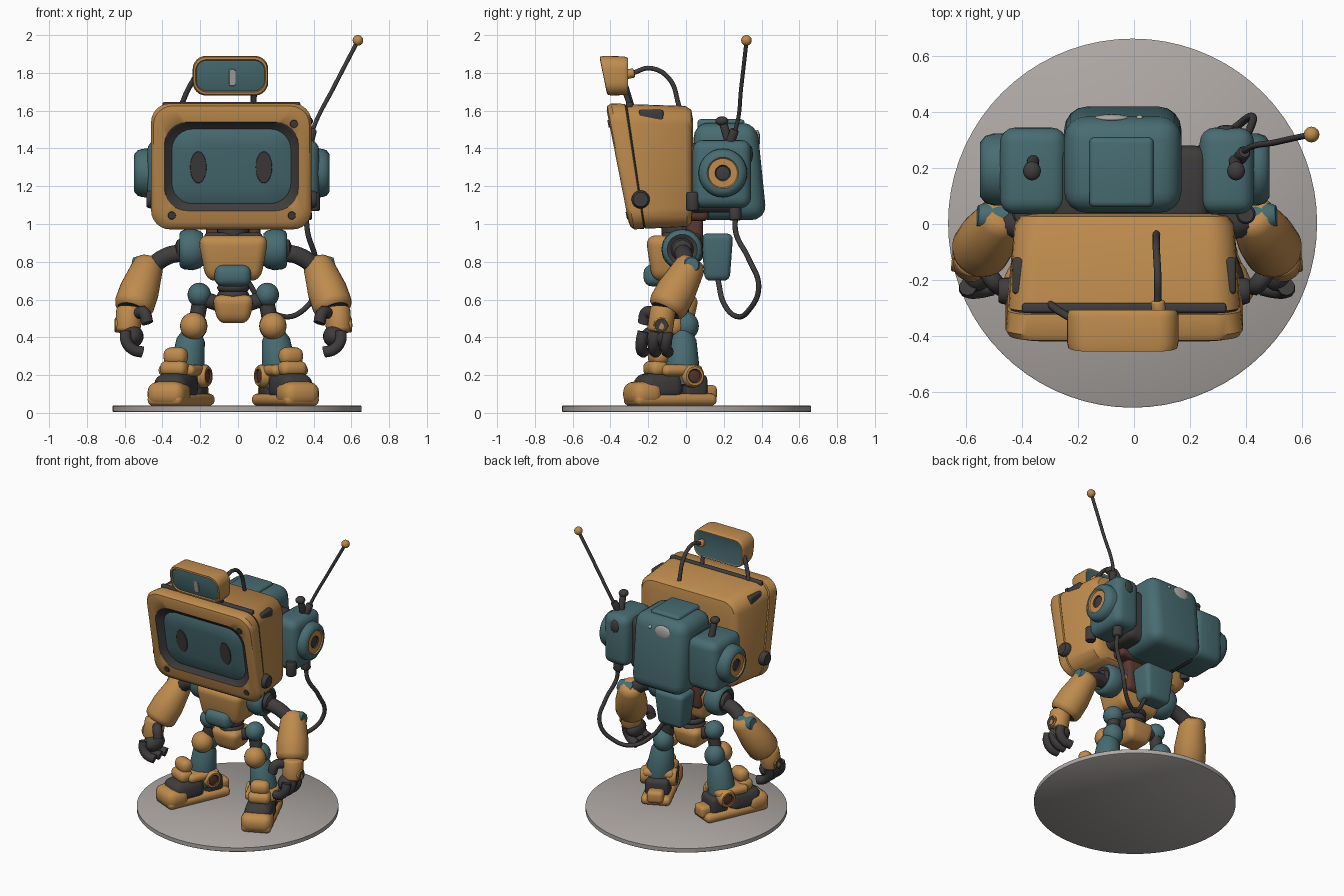
import bpy, bmesh, math
from mathutils import Vector, Matrix

cube = bpy.data.objects.get("Cube")
if cube:
    bpy.data.objects.remove(cube)

MATS = {}
for name, rgb in {"orange": (.52, .26, .075), "teal": (.064, .15, .167), "charcoal": (.05, .045, .045),
                  "stone": (.42, .39, .37), "rust": (.1, .04, .027)}.items():
    m = bpy.data.materials.new(name)
    m.use_nodes = True
    m.diffuse_color = (*rgb, 1)
    m.node_tree.nodes["Principled BSDF"].inputs["Base Color"].default_value = (*rgb, 1)
    MATS[name] = m
CX = -.025  # centre line of the body


def finish(name, bm, mats, angle=40):
    bmesh.ops.remove_doubles(bm, verts=bm.verts[:], dist=1e-5)
    bmesh.ops.recalc_face_normals(bm, faces=bm.faces[:])
    me = bpy.data.meshes.new(name)
    bm.to_mesh(me)
    bm.free()
    for m in mats:
        me.materials.append(MATS[m])
    me.polygons.foreach_set("use_smooth", [True] * len(me.polygons))
    me.set_sharp_from_angle(angle=math.radians(angle))
    ob = bpy.data.objects.new(name, me)
    bpy.context.collection.objects.link(ob)


def skin(name, rings, colours):
    """Join equal rings of points; one colour per ring, the last also on the end cap."""
    bm = bmesh.new()
    mats = sorted(set(colours))
    vs = [[bm.verts.new(p) for p in r] for r in rings]
    n = len(vs[0])
    for i in range(len(vs) - 1):
        for j in range(n):
            k = (j + 1) % n
            f = bm.faces.new((vs[i][j], vs[i][k], vs[i + 1][k], vs[i + 1][j]))
            f.material_index = mats.index(colours[i + 1])
    for ring, c in ((vs[0], colours[0]), (vs[-1], colours[-1])):
        bm.faces.new(ring).material_index = mats.index(c)
    finish(name, bm, mats)


def lathe(name, colour, p0, p1, profile, n=28):
    """Turn (t, radius[, colour]) steps around the line p0-p1."""
    p0, p1 = Vector(p0), Vector(p1)
    q = (p1 - p0).to_track_quat('Z', 'Y')
    rings, cols = [], []
    for t, r, *c in profile:
        colour = c[0] if c else colour
        cols.append(colour)
        rings.append([p0.lerp(p1, t) + q @ Vector((r * math.cos(a), r * math.sin(a), 0))
                      for a in (math.tau * i / n for i in range(n))])
    skin(name, rings, cols)


def drum(name, colour, p0, p1, r, e=.12):
    lathe(name, colour, p0, p1, [(0, r * .8), (e * .35, r * .93), (e, r), (1 - e, r),
                                 (1 - e * .35, r * .93), (1, r * .8)])


def loft(name, colour, x, z, steps, shape):
    """Rounded rectangles (y, width, height, radius[, colour]) stacked along y."""
    rings, cols = [], []
    for y, w, h, r, *c in steps:
        colour = c[0] if c else colour
        cols.append(colour)
        ring = []
        for i in range(28):
            a = math.tau * (i % 7 / 6 + i // 7) / 4
            sx, sz = ((1, 1), (-1, 1), (-1, -1), (1, -1))[i // 7]
            ring.append(shape(Vector((x + sx * (w / 2 - r) + r * math.cos(a), y,
                                      z + sz * (h / 2 - r) + r * math.sin(a)))))
        rings.append(ring)
    skin(name, rings, cols)


def block(name, colour, lo, hi, bevel=.03, shape=None, turn=None):
    lo, hi = Vector(lo), Vector(hi)
    bm = bmesh.new()
    bmesh.ops.create_cube(bm, size=1)
    for v in bm.verts:
        v.co = v.co * (hi - lo)
    bmesh.ops.bevel(bm, geom=bm.edges[:], offset=bevel, segments=4, profile=.5, affect='EDGES')
    for v in bm.verts:
        if shape:
            v.co = shape(v.co)
        if turn:
            v.co = turn @ v.co
        v.co += (lo + hi) / 2
    finish(name, bm, [colour], 50)


def ball(name, colour, loc, radii):
    bm = bmesh.new()
    bmesh.ops.create_uvsphere(bm, u_segments=24, v_segments=14, radius=1)
    for v in bm.verts:
        v.co = v.co * Vector(radii) + Vector(loc)
    finish(name, bm, [colour], 180)


def tube(name, colour, points, r):
    cu = bpy.data.curves.new(name, 'CURVE')
    cu.dimensions, cu.bevel_depth, cu.bevel_resolution = '3D', r, 3
    cu.resolution_u, cu.use_fill_caps = 8, True
    sp = cu.splines.new('BEZIER')
    sp.bezier_points.add(len(points) - 1)
    for b, p in zip(sp.bezier_points, points):
        b.co, b.handle_left_type, b.handle_right_type = p, 'AUTO', 'AUTO'
    cu.materials.append(MATS[colour])
    bpy.context.collection.objects.link(bpy.data.objects.new(name, cu))


def lean(z0, back, slope):
    """Lean the front of a shell forward towards its top, leaving the back upright."""
    return lambda v: Vector((v.x, v.y + slope * (v.z - z0) * (back - v.y), v.z))


def taper(bottom, height):
    """Narrow a block towards its underside."""
    return lambda v: Vector((*(v.xy * (bottom + (1 - bottom) * (v.z / height + .5))), v.z))


# Display base
lathe("base_disc", "stone", (-.005, .003, .004), (-.005, .003, .039), [(0, .655), (.1, .66), (.9, .66), (1, .655)], 72)

# Head shell with its recessed screen
HX, HZ = -.035, 1.305
head = lean(1.305, .03, -.5)
loft("head_shell", "orange", HX, HZ, [
    (.036, .66, .5, .08), (.028, .74, .6, .09), (0, .785, .64, .1), (-.264, .828, .66, .1),
    (-.267, .815, .648, .1, "charcoal"), (-.271, .815, .648, .1), (-.274, .835, .662, .1, "orange"),
    (-.335, .85, .667, .1), (-.355, .825, .64, .1), (-.362, .78, .59, .1), (-.362, .71, .47, .12),
    (-.35, .69, .45, .12, "charcoal"), (-.33, .63, .395, .11), (-.333, .615, .385, .1, "teal"),
    (-.34, .4, .22, .08)], head)
block("head_top_strip", "charcoal", (-.4, -.317, 1.61), (.33, -.283, 1.646), .01)
for side, x in (("right", -.21), ("left", .137)):
    loft(side + "_eye", "charcoal", x, 1.3, [(-.333, .09, .09, .045), (-.345, .084, .084, .042)],
         lambda v: head(Vector((v.x, v.y, 1.3 + (v.z - 1.3) * 1.95))))
for i, (x, z) in enumerate(((.296, 1.53), (-.35, 1.045), (.285, 1.045))):
    loft(f"face_screw_{i}", "charcoal", x, z, [(-.355, .045, .045, .022), (-.368, .038, .038, .018)], head)
for side, s in (("left", 1), ("right", -1)):
    block(side + "_head_vent", "charcoal", (HX + s * .37 - .03, -.25, 1.545), (HX + s * .37 + .03, -.12, 1.605), .012)
    drum(side + "_head_knob", "charcoal", (HX + s * .37, -.24, 1.13), (HX + s * .45, -.24, 1.13), .048, .3)

# Small screen above the head
top = lean(1.785, -.31, -1.6)
loft("top_screen", "orange", -.04, 1.785, [
    (-.31, .37, .175, .05, "teal"), (-.308, .382, .187, .055, "orange"), (-.315, .392, .198, .06),
    (-.33, .4, .205, .07), (-.415, .4, .21, .07), (-.436, .39, .2, .07), (-.438, .37, .172, .06),
    (-.428, .362, .162, .055), (-.43, .35, .15, .05, "teal")], top)
loft("top_screen_mark", "stone", -.03, 1.775, [(-.428, .036, .09, .012), (-.436, .032, .086, .012)], top)
drum("top_screen_plug", "orange", (.09, -.325, 1.79), (.085, -.275, 1.8), .025)
tube("top_screen_cable", "charcoal", [(.085, -.28, 1.8), (.085, -.19, 1.825), (.08, -.09, 1.77), (.08, -.035, 1.62)], .013)
tube("top_screen_post", "charcoal", [(-.22, -.34, 1.79), (-.27, -.31, 1.7), (-.31, -.28, 1.6)], .014)
tube("top_screen_prop", "charcoal", [(.09, -.33, 1.72), (.08, -.29, 1.61)], .014)

# Backpack: core, central tank and two side pods
block("pack_core", "charcoal", (-.3, 0, 1.06), (.27, .28, 1.43), .05)
block("pack_tank", "teal", (-.25, .04, 1.02), (.17, .402, 1.535), .08,
      lambda v: Vector((v.x, v.y - .1 * v.z * (v.y / .36 + .5), v.z)))
block("pack_lid", "teal", (-.16, .06, 1.48), (.07, .31, 1.555), .02)
ball("pack_mark", "stone", (-.08, .377, 1.45), (.065, .016, .048))
ball("pack_mark_dot", "stone", (.02, .377, 1.465), (.013, .013, .013))
for side, s, x0, x1, x2 in (("left", 1, .235, .43, .485), ("right", -1, .24, .48, .55)):
    a, b = sorted((s * x0, s * x1))
    block(side + "_pod", "teal", (a, .035, 1.085), (b, .345, 1.445), .055)
    lathe(side + "_pod_cap", "teal", (s * (x1 - .02), .195, 1.27), (s * x2, .195, 1.27), [
        (0, .13), (.5, .128), (.8, .12), (1, .098), (1, .083), (.9, .077, "orange"), (.9, .042),
        (.8, .036, "charcoal"), (.85, .01)])
    drum(side + "_pod_foot", "charcoal", (s * .4, .035, 1.07), (s * .4, .035, 1.17), .035)
    drum(side + "_pod_stick", "charcoal", (s * .36, .23, 1.42), (s * .365, .195, 1.54), .022)
    ball(side + "_stick_knob", "charcoal", (s * .365, .19, 1.545), (.032, .034, .025))
ball("pod_port", "charcoal", (.33, .34, 1.37), (.035, .014, .045))

# Aerial and hanging cable
tube("aerial", "charcoal", [(.38, .23, 1.43), (.4, .265, 1.51), (.51, .293, 1.73), (.632, .32, 1.965)], .011)
drum("aerial_socket", "charcoal", (.375, .23, 1.42), (.395, .258, 1.5), .024)
ball("aerial_tip", "orange", (.635, .32, 1.972), (.028, .028, .028))
drum("cable_socket", "charcoal", (.355, .26, 1.1), (.36, .26, 1.02), .033)
tube("hanging_cable", "charcoal", [(.36, .26, 1.04), (.37, .265, .95), (.41, .33, .82), (.42, .385, .67),
                                   (.34, .33, .54), (.24, .27, .51), (.13, .2, .58), (.05, .17, .7)], .014)

# Torso and lower back
drum("neck", "charcoal", (CX, -.04, .9), (CX, -.05, 1.03), .085)
block("collar", "charcoal", (-.18, -.13, .89), (.13, .08, .955), .025)
block("chest", "orange", (-.215, -.215, .7), (.165, .08, .94), .055, taper(.76, .24))
block("spine_plate", "rust", (-.17, 0, .8), (.12, .09, 1.04), .03)
block("pack_underside", "rust", (-.24, -.02, 1.015), (.2, .12, 1.1), .03)
block("belly", "teal", (-.125, -.225, .67), (.07, -.05, .785), .045)
for i in range(3):
    drum(f"waist_ring_{i}", "charcoal", (CX, -.04, .6 + i * .04), (CX, -.04, .645 + i * .04), .085, .4)
block("pelvis", "orange", (-.14, -.15, .475), (.09, .07, .625), .05, taper(.72, .15))
block("lower_pack", "teal", (-.145, .08, .7), (.095, .25, .95), .035, taper(.78, .25))

# Arms and legs, built once per side
for side, s in (("left", 1), ("right", -1)):
    def P(x, y, z):
        return (CX + s * x, y, z)

    lathe(side + "_shoulder", "teal", P(.16, -.02, .865), P(.285, -.02, .865), [
        (0, .085), (.15, .1), (.45, .11), (.8, .105), (.95, .095), (1, .08), (.92, .06, "charcoal"),
        (1.1, .05), (1.2, .02)])
    tube(side + "_upper_arm", "charcoal", [P(.24, -.02, .85), P(.35, -.01, .83), P(.46, .01, .75)], .048)
    lathe(side + "_forearm", "orange", P(.44, .04, .81), P(.535, -.11, .54), [
        (0, .045), (.03, .065), (.12, .082), (.6, .105), (.88, .106), (.96, .098), (1, .08), (.97, .06, "charcoal")])
    lathe(side + "_elbow_cap", "teal", P(.43, .02, .77), P(.535, .03, .785), [(0, .05), (.8, .048), (1, .037), (1.02, .01)])
    drum(side + "_cuff", "orange", P(.55, -.12, .56), P(.56, -.14, .425), .068)
    lathe(side + "_cuff_stud", "orange", P(.57, -.135, .465), P(.627, -.13, .465), [
        (0, .04), (.9, .04), (1, .034), (.95, .018, "charcoal")])
    ball(side + "_palm", "charcoal", P(.535, -.155, .405), (.06, .085, .06))
    for i, y in enumerate((-.225, -.16, -.095)):
        tube(f"{side}_finger_{i}", "charcoal", [P(.57, y, .43), P(.567, y - .01, .38), P(.53, y - .01, .335),
                                                P(.482, y, .322)], .031)
    tube(side + "_thumb", "charcoal", [P(.5, -.17, .53), P(.472, -.21, .53), P(.455, -.225, .475)], .032)

    # Leg
    ball(side + "_hip", "teal", P(.18, -.03, .625), (.062, .068, .064))
    drum(side + "_hip_pin", "charcoal", P(.06, -.03, .57), P(.17, -.03, .61), .04)
    tube(side + "_thigh", "charcoal", [P(.17, -.02, .62), P(.2, -.03, .46)], .042)
    ball(side + "_knee_joint", "teal", P(.205, .0, .46), (.068, .068, .075))
    ball(side + "_knee_pad", "orange", P(.21, -.07, .46), (.072, .07, .072))
    lathe(side + "_shin", "teal", P(.255, -.02, .14), P(.22, -.02, .43), [
        (0, .085), (.2, .092), (.45, .088), (.85, .075), (1, .05)])

    # Boot, turned outwards
    turn = Matrix.Rotation(s * math.radians(24), 3, 'Z')

    def boot(part, colour, x, y, z, sx, sy, sz, bevel, shape=None):
        c = turn @ Vector((x, y, 0)) + Vector((CX + s * .27, -.07, z))
        h = Vector((sx, sy, sz)) / 2
        block(f"{side}_{part}", colour, c - h, c + h, bevel, shape, turn)

    boot("sole", "orange", 0, -.015, .07, .2, .47, .065, .03)
    boot("toe", "orange", 0, -.175, .1, .21, .17, .13, .055)
    boot("instep", "charcoal", 0, -.085, .14, .185, .24, .15, .055,
         lambda v: Vector((v.x * (1 - v.z), v.y, v.z + v.y * .1 * (v.z / .15 + .5))))
    boot("ankle_strap", "orange", 0, .02, .225, .21, .23, .06, .028)
    boot("tongue", "orange", 0, -.1, .235, .15, .1, .08, .035)
    boot("shin_guard", "orange", 0, -.085, .3, .13, .09, .095, .04)
    boot("heel", "orange", 0, .195, .105, .11, .09, .085, .025)
    boot("heel_counter", "charcoal", 0, .11, .14, .16, .13, .13, .03)
    for k in (-1, 1):
        a, b = (turn @ Vector((k * x, .075, 0)) + Vector((CX + s * .27, -.07, .195)) for x in (.06, .12))
        lathe(f"{side}_ankle_disc_{'outer' if k == s else 'inner'}", "orange", a, b, [
            (0, .06), (.8, .06), (1, .05), (1, .038), (.85, .032, "rust"), (.9, .01)])
